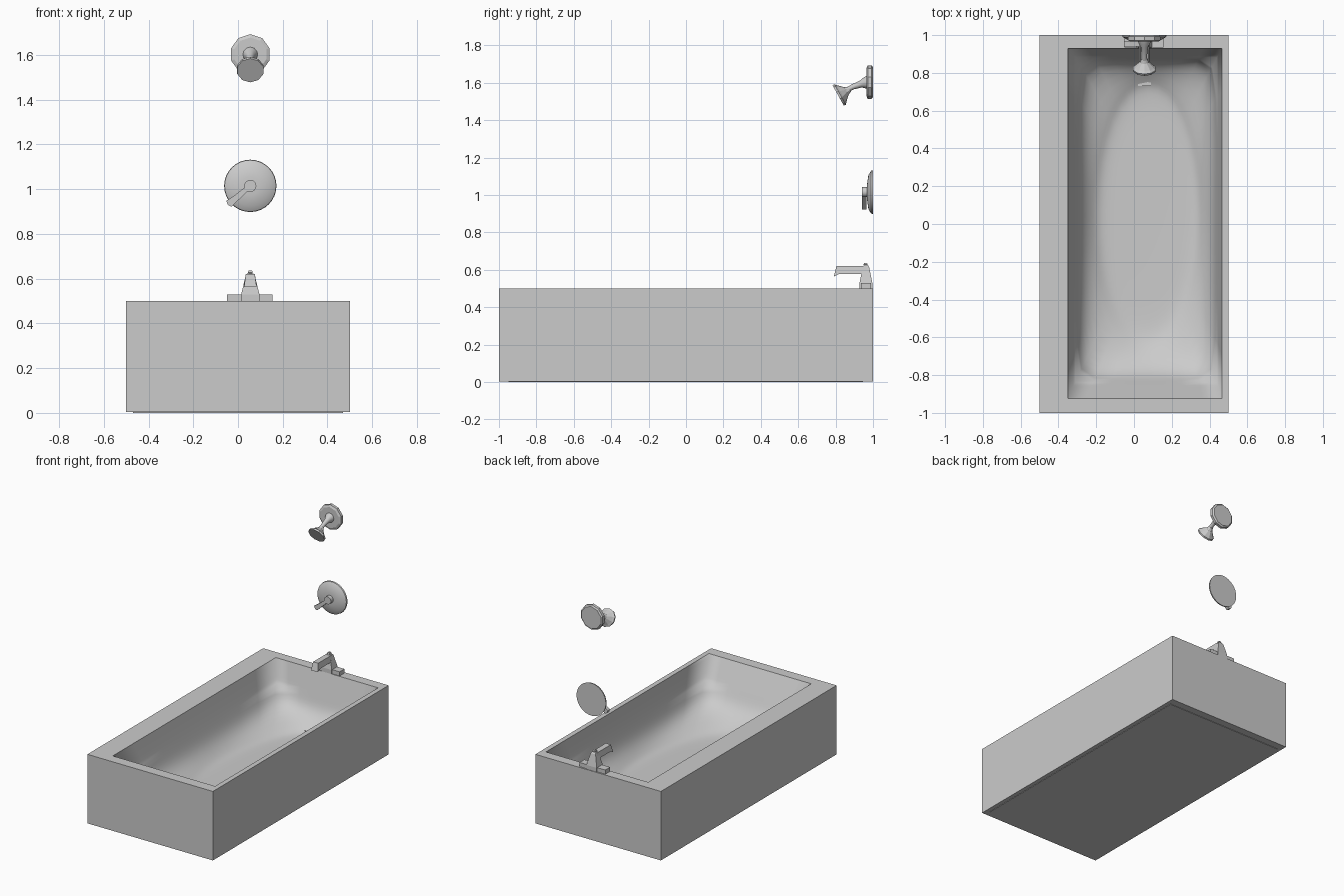
import bpy, bmesh, math
from mathutils import Vector

if "Cube" in bpy.data.objects:
    bpy.data.objects.remove(bpy.data.objects["Cube"])

CX = 0.055  # centre line of the fittings


def finish(bm, name, smooth=None):
    bmesh.ops.recalc_face_normals(bm, faces=bm.faces)
    me = bpy.data.meshes.new(name)
    bm.to_mesh(me)
    bm.free()
    ob = bpy.data.objects.new(name, me)
    bpy.context.collection.objects.link(ob)
    if smooth:
        bpy.ops.object.select_all(action='DESELECT')
        ob.select_set(True)
        bpy.context.view_layer.objects.active = ob
        bpy.ops.object.shade_smooth_by_angle(angle=math.radians(smooth))
    return ob


def rect(bm, x0, x1, y0, y1, z):
    return [bm.verts.new(p) for p in ((x0, y0, z), (x1, y0, z), (x1, y1, z), (x0, y1, z))]


def bridge(bm, a, b):
    n = len(a)
    return [bm.faces.new((a[i], a[(i + 1) % n], b[(i + 1) % n], b[i])) for i in range(n)]


def stack(name, levels):
    """Solid lofted through rectangles (x0, x1, y0, y1, z)."""
    bm = bmesh.new()
    rings = [rect(bm, *l) for l in levels]
    for a, b in zip(rings, rings[1:]):
        bridge(bm, a, b)
    bm.faces.new(rings[0])
    bm.faces.new(rings[-1])
    return finish(bm, name)


def turned(name, rings, n, smooth=None):
    """Solid lofted through circles (y, z, radius, tilt) facing along y."""
    bm = bmesh.new()
    loops = []
    for y, z, r, tilt in rings:
        up = Vector((0, -math.sin(tilt), math.cos(tilt)))
        c = Vector((CX, y, z))
        loops.append([bm.verts.new(c + r * (Vector((math.sin(t), 0, 0)) + up * math.cos(t)))
                      for t in (2 * math.pi * i / n for i in range(n))])
    for a, b in zip(loops, loops[1:]):
        bridge(bm, a, b)
    bm.faces.new(loops[0])
    bm.faces.new(loops[-1])
    return finish(bm, name, smooth)


# tub casing with flat rim
OPEN = (-0.35, 0.465, -0.925, 0.93, 0.5)
bm = bmesh.new()
low = rect(bm, -0.5, 0.5, -1, 1, 0.003)
top = rect(bm, -0.5, 0.5, -1, 1, 0.5)
bridge(bm, low, top)
bridge(bm, top, rect(bm, *OPEN))
bm.faces.new(low)
finish(bm, "tub_casing")
stack("tub_base", [(-0.47, 0.47, -0.95, 0.945, 0), (-0.47, 0.47, -0.95, 0.945, 0.01)])

# smooth basin, creased at the rim
bm = bmesh.new()
crease = bm.edges.layers.float.new("crease_edge")
rings = [rect(bm, *l) for l in (
    OPEN,
    (-0.31, 0.44, -0.83, 0.88, 0.32),
    (-0.25, 0.395, -0.74, 0.83, 0.13),
    (-0.13, 0.29, -0.52, 0.72, 0.125))]
for a, b in zip(rings, rings[1:]):
    bridge(bm, a, b)
bm.faces.new(rings[-1])
for i in range(4):
    bm.edges.get((rings[0][i], rings[0][(i + 1) % 4]))[crease] = 1.0
    bm.edges.get((rings[0][i], rings[1][i]))[crease] = 1.0
    bm.edges.get((rings[1][i], rings[2][i]))[crease] = 0.5
bmesh.ops.recalc_face_normals(bm, faces=bm.faces)
bmesh.ops.reverse_faces(bm, faces=bm.faces)
me = bpy.data.meshes.new("basin")
bm.to_mesh(me)
bm.free()
if sum(p.normal.z for p in me.polygons) < 0:
    me.flip_normals()
me.shade_smooth()
basin = bpy.data.objects.new("basin", me)
bpy.context.collection.objects.link(basin)
sub = basin.modifiers.new("round", 'SUBSURF')
sub.levels = sub.render_levels = 3

# drain
stack("drain", [(0.02, 0.09, 0.73, 0.80, 0.11), (0.02, 0.09, 0.73, 0.80, 0.15)])

# tap: plate, body, knob
stack("tap_plate", [(-0.05, 0.155, 0.935, 0.99, 0.5), (-0.05, 0.155, 0.935, 0.99, 0.53)])
stack("tap_body", [(CX - w, CX + w, 0.962 - d, 0.962 + d, z) for w, d, z in
                   ((0.041, 0.034, 0.5), (0.041, 0.034, 0.53), (0.02, 0.017, 0.615), (0.012, 0.010, 0.625))])
stack("tap_knob", [(CX - w, CX + w, 0.96 - w, 0.96 + w, z) for w, z in
                   ((0.006, 0.62), (0.011, 0.628), (0.008, 0.636))])

# tap spout from a side profile
bm = bmesh.new()
prof = [(0.965, 0.62), (0.805, 0.62), (0.79, 0.563), (0.82, 0.578), (0.965, 0.578)]
sides = []
for s in (-1, 1):
    sides.append([bm.verts.new((CX + s * (0.02 if z > 0.6 else 0.028), y, z)) for y, z in prof])
    bm.faces.new(sides[-1])
bridge(bm, *sides)
finish(bm, "tap_spout")

# valve plate and hub
turned("valve_plate", [(1.0, 1.015, 0.117, 0), (0.99, 1.015, 0.115, 0),
                       (0.975, 1.015, 0.09, 0), (0.968, 1.015, 0.04, 0)], 32, 30)
turned("valve_hub", [(0.975, 1.015, 0.027, 0), (0.94, 1.015, 0.027, 0)], 16, 30)

# valve lever
bm = bmesh.new()
d = Vector((-0.76, 0, -0.65))
p = Vector((0.65, 0, -0.76))
c = Vector((CX, 0, 1.015))
ends = []
for y in (0.94, 0.965):
    o = c + Vector((0, y, 0))
    ends.append([bm.verts.new(o + d * a + p * b) for a, b in
                 ((0, -0.01), (0.09, -0.014), (0.125, -0.019), (0.132, 0),
                  (0.125, 0.016), (0.09, 0.014), (0, 0.01))])
    bm.faces.new(ends[-1])
bridge(bm, *ends)
finish(bm, "valve_lever")

# shower flange, arm and head
turned("shower_flange", [(1.0, 1.603, 0.08, 0), (0.992, 1.603, 0.09, 0),
                         (0.972, 1.603, 0.09, 0), (0.965, 1.603, 0.075, 0)], 10)
turned("shower_arm", [(0.97, 1.603, 0.035, 0), (0.955, 1.6, 0.03, 0.1), (0.935, 1.593, 0.019, 0.3),
                      (0.89, 1.577, 0.014, 0.35), (0.85, 1.555, 0.014, 0.5)], 12, 40)
turned("shower_head", [(0.875, 1.566, 0.015, -0.51 * -1), (0.858, 1.556, 0.023, 0.51),
                       (0.832, 1.541, 0.052, 0.51), (0.824, 1.537, 0.063, 0.51),
                       (0.814, 1.531, 0.061, 0.51)], 10)
